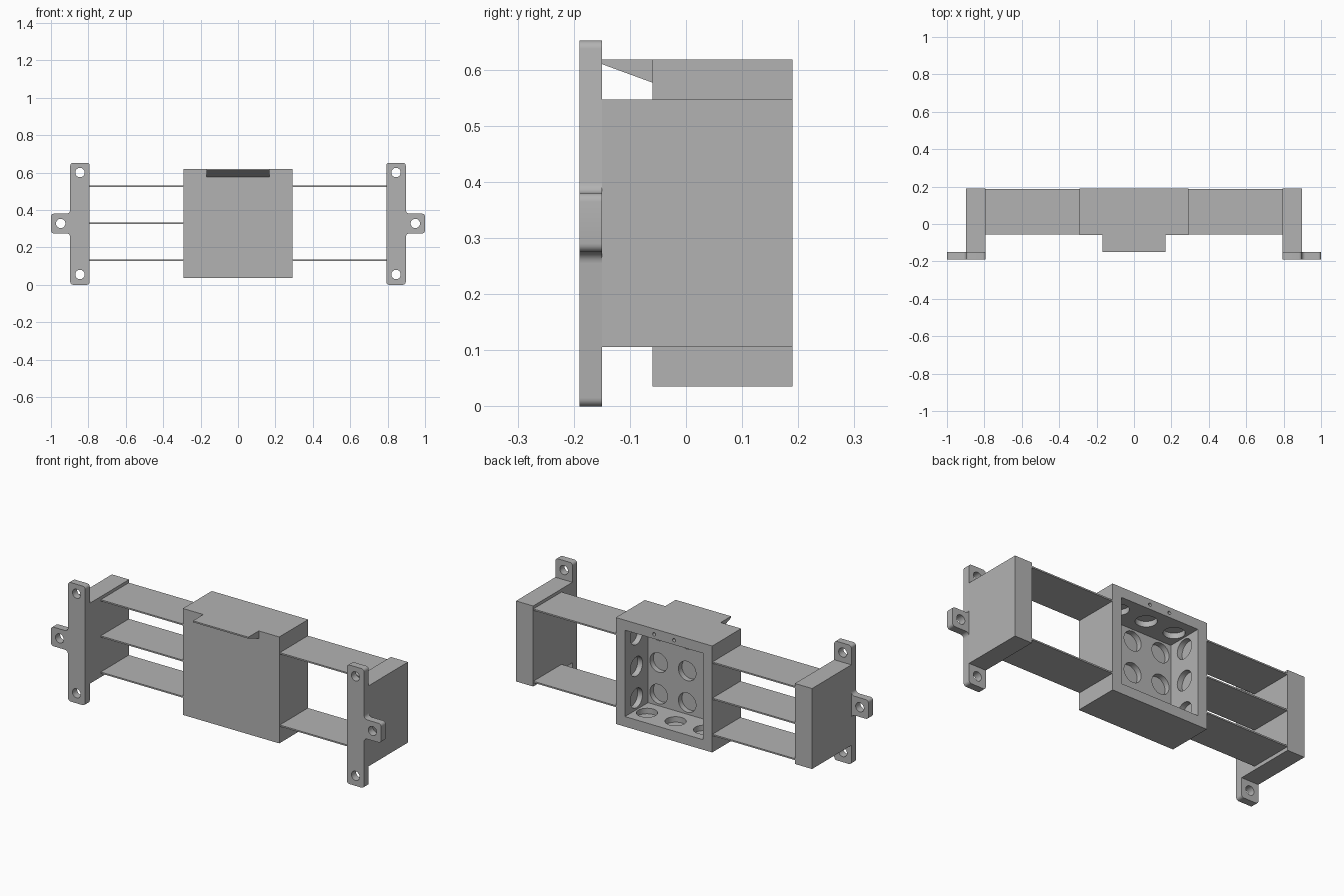
import bpy, bmesh, math
from mathutils import Vector, Matrix

cube = bpy.data.objects.get("Cube")
if cube:
    bpy.data.objects.remove(cube, do_unlink=True)

gray = bpy.data.materials.new("plain gray")
gray.use_nodes = True
color = (0.45, 0.45, 0.45, 1)
gray.diffuse_color = color
gray.node_tree.nodes["Principled BSDF"].inputs["Base Color"].default_value = color


def finish(name, bm):
    bmesh.ops.recalc_face_normals(bm, faces=bm.faces)
    mesh = bpy.data.meshes.new(name)
    bm.to_mesh(mesh)
    bm.free()
    mesh.materials.append(gray)
    obj = bpy.data.objects.new(name, mesh)
    bpy.context.collection.objects.link(obj)
    return obj


def box(name, low, high):
    low, high = Vector(low), Vector(high)
    bm = bmesh.new()
    bmesh.ops.create_cube(bm, size=1, matrix=Matrix.Translation((low + high) / 2)
                          @ Matrix.Diagonal((*(high - low), 1)))
    return finish(name, bm)


def prism(name, outline, axis, start, depth):
    """Extrude an outline of (u, z) pairs along x or y."""
    bm = bmesh.new()
    place = (lambda u, z: (start, u, z)) if axis == "x" else (lambda u, z: (u, start, z))
    face = bm.faces.new([bm.verts.new(place(u, z)) for u, z in outline])
    new = bmesh.ops.extrude_face_region(bm, geom=[face])["geom"]
    shift = Vector((depth, 0, 0)) if axis == "x" else Vector((0, depth, 0))
    bmesh.ops.translate(bm, vec=shift, verts=[v for v in new if isinstance(v, bmesh.types.BMVert)])
    return finish(name, bm)


def cylinders(name, items):
    """Each item is centre, axis, radius, length."""
    bm = bmesh.new()
    for centre, axis, radius, length in items:
        turn = Vector(axis).to_track_quat("Z", "Y").to_matrix().to_4x4()
        bmesh.ops.create_cone(bm, cap_ends=True, segments=32, radius1=radius, radius2=radius,
                              depth=length, matrix=Matrix.Translation(centre) @ turn)
    return finish(name, bm)


def cut(obj, cutter):
    mod = obj.modifiers.new("cut", "BOOLEAN")
    mod.operation, mod.solver, mod.object = "DIFFERENCE", "EXACT", cutter
    bpy.context.view_layer.objects.active = obj
    bpy.ops.object.modifier_apply(modifier=mod.name)
    bpy.data.objects.remove(cutter, do_unlink=True)


def rounded(corners, steps=5):
    """Round right-angle corners given as (x, z, radius)."""
    points = []
    for i, (x, z, r) in enumerate(corners):
        p = Vector((x, z))
        if r == 0:
            points.append(p)
            continue
        a = (Vector(corners[i - 1][:2]) - p).normalized() * r
        b = (Vector(corners[(i + 1) % len(corners)][:2]) - p).normalized() * r
        for k in range(steps + 1):
            t = k / steps * math.pi / 2
            points.append(p + a * (1 - math.sin(t)) + b * (1 - math.cos(t)))
    return points


# Central box, open at the back
HALF, BOTTOM, TOP = 0.292, 0.035, 0.618
FRONT, BACK = -0.06, 0.19
WALL, RECESS = 0.055, 0.03
MID = (BOTTOM + TOP) / 2
inner, floor, ceiling, inside = HALF - WALL, BOTTOM + WALL, TOP - WALL, FRONT + 0.05
housing = box("box_housing", (-HALF, FRONT, BOTTOM), (HALF, BACK, TOP))
cut(housing, box("cavity", (-inner, inside, floor), (inner, BACK + 0.1, ceiling)))

# Round knockout recesses on every inner wall, and two screw holes in the rim
pitch, radius, length = 0.173, 0.053, RECESS * 2
depth_mid = (inside + BACK) / 2
recesses = []
for i in (-1, 0, 1):
    for j in (-1, 0, 1):
        recesses.append(((i * pitch, inside, MID + j * pitch), (0, 1, 0), radius, length))
    for s in (-1, 1):
        recesses.append(((s * inner, depth_mid, MID + i * pitch), (1, 0, 0), radius, length))
    for z in (floor, ceiling):
        recesses.append(((i * pitch, depth_mid, z), (0, 0, 1), radius, length))
# Shorten the part that stands inside the cavity so neighbours never meet
recesses = [(Vector(c) + (Vector(c) - Vector((0, c[1] if a != (0, 1, 0) else 1, MID))).dot(Vector(a))
             / abs((Vector(c) - Vector((0, c[1] if a != (0, 1, 0) else 1, MID))).dot(Vector(a)))
             * Vector(a) * 0.012, a, r, RECESS + 0.006 - 0.0) for c, a, r, l in recesses]
cut(housing, cylinders("recesses", recesses))
cut(housing, cylinders("screw_holes", [((s * 0.06, BACK, TOP - 0.03), (0, 1, 0), 0.009, 0.1)
                                       for s in (-1, 1)]))

# Wedge tongue at the top front
prism("top_tongue", [(FRONT, TOP), (-0.15, TOP), (-0.15, 0.61), (FRONT, 0.577)], "x", -0.168, 0.336)

# End brackets: block, drilled mounting plate with side ear
X0, X1 = 0.793, 0.897
outline = rounded([(X0, 0, 0.015), (X1, 0, 0.015), (X1, 0.275, 0.02), (1, 0.275, 0.015),
                   (1, 0.38, 0.015), (X1, 0.38, 0.02), (X1, 0.652, 0.015), (X0, 0.652, 0.015)])
for side, s in (("left", 1), ("right", -1)):
    xs = sorted((s * X0, s * X1))
    box(side + "_end_block", (xs[0], -0.15, 0.106), (xs[1], BACK, 0.547))
    plate = prism(side + "_mounting_plate", [(s * x, z) for x, z in outline], "y", -0.19, 0.04)
    cut(plate, cylinders("bolt_holes", [((s * x, -0.17, z), (0, 1, 0), 0.025, 0.2)
                                        for x, z in ((0.845, 0.055), (0.845, 0.6), (0.948, 0.328))]))

    # Thin slats joining box and bracket; the right side has a middle one too
    levels = {"upper": 0.526, "lower": 0.13}
    if s < 0:
        levels["middle"] = 0.328
    xs = sorted((s * HALF, s * X0))
    for level, z in levels.items():
        box(f"{side}_{level}_slat", (xs[0], -0.055, z - 0.004), (xs[1], BACK - 0.002, z + 0.004))

# Smooth the round holes and fillets, keep the edges sharp
for obj in bpy.context.collection.objects:
    if obj.type == "MESH":
        obj.select_set(True)
        bpy.context.view_layer.objects.active = obj
bpy.ops.object.shade_smooth_by_angle(angle=math.radians(30))
